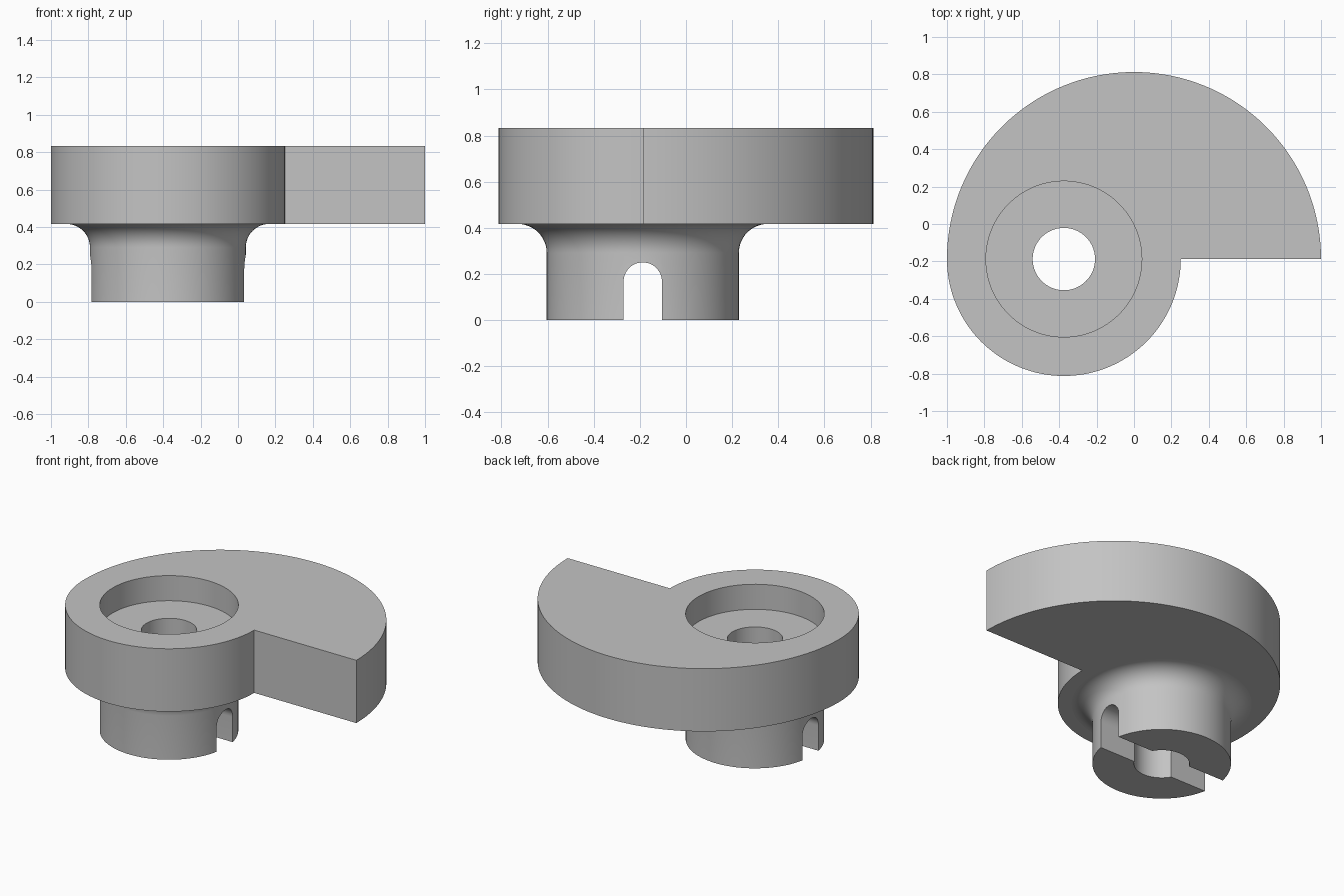
import bpy, bmesh
from math import pi, sin, cos, radians
from mathutils import Vector, Matrix

if "Cube" in bpy.data.objects:
    bpy.data.objects.remove(bpy.data.objects["Cube"], do_unlink=True)

U = 1 / 12                      # design module
AXIS = Vector((-0.375, -0.1875, 0))   # hub axis
TOP, UNDER, HUB_R, FILLET = 10 * U, 5 * U, 5 * U, 0.125

grey = bpy.data.materials.new("light_grey")
grey.use_nodes = True
grey.diffuse_color = (0.55, 0.55, 0.55, 1)
grey.node_tree.nodes["Principled BSDF"].inputs["Base Color"].default_value = grey.diffuse_color


def arc(cx, cy, r, a0, a1, n):
    """Points on an arc, angles in degrees."""
    angles = [radians(a0 + (a1 - a0) * i / n) for i in range(n + 1)]
    return [(cx + r * cos(a), cy + r * sin(a)) for a in angles]


def finish(bm, name):
    bmesh.ops.remove_doubles(bm, verts=bm.verts, dist=1e-5)
    bmesh.ops.recalc_face_normals(bm, faces=bm.faces)
    mesh = bpy.data.meshes.new(name)
    bm.to_mesh(mesh)
    bm.free()
    mesh.materials.append(grey)
    obj = bpy.data.objects.new(name, mesh)
    bpy.context.collection.objects.link(obj)
    return obj


def prism(name, points, vec):
    """Closed outline of 3D points extruded along vec."""
    bm = bmesh.new()
    face = bm.faces.new([bm.verts.new(p) for p in points])
    new = bmesh.ops.extrude_face_region(bm, geom=[face])["geom"]
    bmesh.ops.translate(bm, vec=vec, verts=[v for v in new if isinstance(v, bmesh.types.BMVert)])
    return finish(bm, name)


def lathe(name, profile, steps=96):
    """Profile of (radius, z) turned around the hub axis."""
    bm = bmesh.new()
    verts = [bm.verts.new(AXIS + Vector((r, 0, z))) for r, z in profile]
    edges = [bm.edges.new(pair) for pair in zip(verts, verts[1:])]
    bmesh.ops.spin(bm, geom=verts + edges, cent=AXIS, axis=(0, 0, 1),
                   angle=2 * pi, steps=steps, use_merge=True)
    return finish(bm, name)


def cylinder(name, r, z0, z1):
    return lathe(name, [(0, z0), (r, z0), (r, z1), (0, z1)])


def boolean(target, tool, operation):
    mod = target.modifiers.new(operation, "BOOLEAN")
    mod.object, mod.operation, mod.solver = tool, operation, "EXACT"
    bpy.context.view_layer.objects.active = target
    bpy.ops.object.modifier_apply(modifier=mod.name)
    bpy.data.objects.remove(tool, do_unlink=True)


# Cam plate: large half disc joined to a smaller half disc, leaving a step
outline = arc(0, AXIS.y, 1, 0, 180, 96) + arc(AXIS.x, AXIS.y, 0.625, 180, 360, 72)[1:]
cam = prism("cam_body", [(x, y, UNDER) for x, y in outline], (0, 0, TOP - UNDER))

# Hub flaring into the underside with a fillet
flare = arc(HUB_R + FILLET, UNDER - FILLET, FILLET, 180, 90, 12)
hub = lathe("hub", [(0, 0), (HUB_R, 0)] + flare + [(HUB_R + FILLET, 6 * U), (0, 6 * U)])
boolean(cam, hub, "UNION")

# Counterbore and through bore
boolean(cam, cylinder("counterbore", HUB_R, 8 * U, 12 * U), "DIFFERENCE")
boolean(cam, cylinder("bore", 2 * U, -U, 11 * U), "DIFFERENCE")

# Round-topped slot across the hub
slot = [(AXIS.y - U, -U), (AXIS.y + U, -U)] + arc(AXIS.y, 2 * U, U, 0, 180, 24)
boolean(cam, prism("slot", [(-1, y, z) for y, z in slot], (1.25, 0, 0)), "DIFFERENCE")

# Smooth curved walls, flat horizontal faces
bpy.ops.object.select_all(action="DESELECT")
cam.select_set(True)
bpy.context.view_layer.objects.active = cam
bpy.ops.object.shade_smooth_by_angle(angle=radians(30))
for face in cam.data.polygons:
    if abs(face.normal.z) > 0.999:
        face.use_smooth = False
